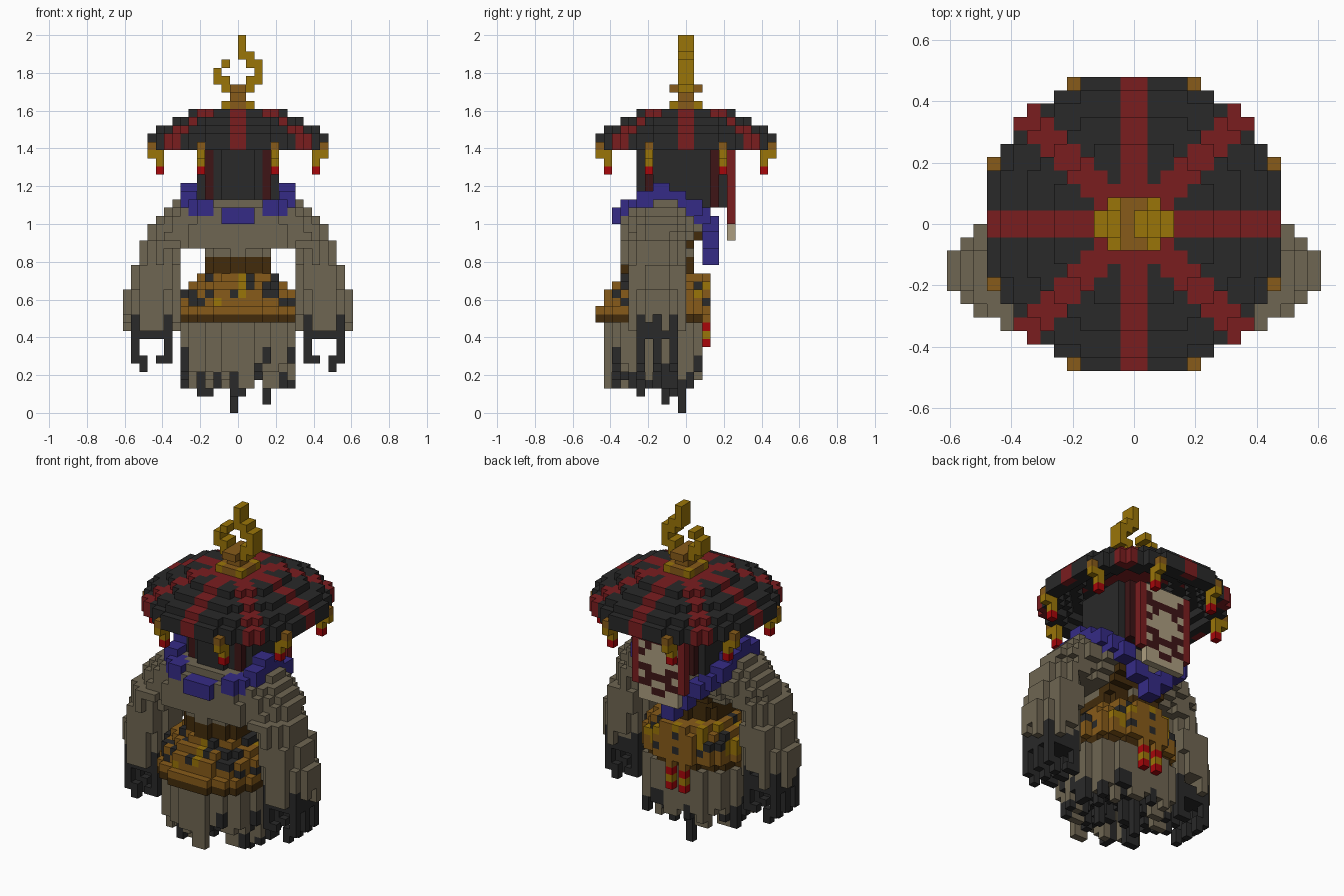
import bpy, bmesh, random
from mathutils import Vector

random.seed(11)
U = 2 / 46                      # edge of one block
cube = bpy.data.objects.get("Cube")
if cube:
    bpy.data.objects.remove(cube)

COLOURS = {
    "taupe": (111, 102, 82), "charcoal": (41, 41, 41), "dark_red": (122, 29, 31),
    "purple": (53, 43, 134), "gold": (154, 117, 8), "ochre": (135, 91, 25),
    "dark_brown": (66, 43, 11), "bright_red": (168, 6, 10),
    "cream": (172, 157, 128), "maroon": (62, 21, 22)}


def linear(v):
    v /= 255
    return v / 12.92 if v < 0.04 else ((v + 0.055) / 1.055) ** 2.4


MATS = {}
for name, rgb in COLOURS.items():
    mat = bpy.data.materials.new(name)
    mat.use_nodes = True
    col = tuple(linear(c) for c in rgb) + (1,)
    mat.diffuse_color = col
    mat.node_tree.nodes["Principled BSDF"].inputs["Base Color"].default_value = col
    MATS[name] = mat

grid = {}                       # block -> (part, colour)


def fill(part, xs, ys, ks, rule):
    """Fill a box of blocks; rule is a colour or a function of the block centre."""
    for k in range(*ks):
        for i in range(*xs):
            for j in range(*ys):
                c = rule if isinstance(rule, str) else rule(i + .5, j + .5, k)
                if c:
                    grid[i, j, k] = (part, c)


def disc(part, k, cx, cy, rx, ry, colour):
    """One round layer of blocks."""
    def rule(x, y, kk):
        if ((x - cx) / rx) ** 2 + ((y - cy) / ry) ** 2 <= 1.06:
            return colour(x, y, kk) if callable(colour) else colour
    fill(part, (-15, 15), (-13, 13), (k, k + 1), rule)


def mirrored(i):
    return (i, -1 - i)


# Ragged skirt: hanging strips with dark ends, darker at the sides and within
TIPS = {(-1, -1): 0, (-1, -2): 2, (0, -2): 2, (3, -3): 1, (-4, -6): 2, (-5, -6): 2,
        (-3, -8): 3, (4, -5): 3, (-2, -4): 3, (1, -5): 4}
for i in range(-7, 7):
    for j in range(-10, 2):
        d = ((i + .5) / 7) ** 2 + ((j + 4) / 6) ** 2
        if d > 1.08:
            continue
        if (i, j) in TIPS:
            low, dark = TIPS[i, j], 6
        elif d < .45:
            low, dark = random.choice((5, 6, 7, 8)), 8
        else:
            low = random.choice((3, 4, 5, 5, 6))
            dark = low + (random.choice((0, 1, 2, 3)) if -6 <= j < 0 else
                          random.choice((0, 0, 0, 2)))
        for k in range(low, 11):
            grid[i, j, k] = ("skirt", "charcoal" if k < dark else "taupe")


# Speckled belly wrap with a dark hem and a gold clasp
def speckle(x, y, k):
    r = random.random()
    if k == 12:
        return "ochre"
    if 0 < x < 1 and y < -5 and k > 13:
        return "gold"
    return "charcoal" if r < .25 else "gold" if r < (.31 if y < -3 else .42) else "ochre"


WRAP = [(7, -11), (7, -11), (7, -10), (7, -10), (6, -9), (5, -8)]
for n, (rx, front) in enumerate(WRAP):
    back = 3 if n else 2
    disc("belly_wrap", 11 + n, 0, (front + back) / 2, rx, (back - front) / 2,
         speckle if n else "dark_brown")

# Waist, torso and shoulders
for k in (17, 18):
    disc("waist_band", k, 0, -3.5, 4, 4, "dark_brown")
disc("torso", 19, 0, -3.5, 4, 4, "taupe")
for k, rx, front, back in ((20, 11, -8, 0), (21, 11, -8, 1), (22, 11, -8, 2), (23, 10, -8, 2),
                           (24, 9, -8, 2), (25, 8, -7, 2)):
    disc("shoulders", k, 0, (front + back) / 2, rx, (back - front) / 2, "taupe")
for s in range(3):
    fill("back_strap", (-4, 4), (s - 2, s), (19 + s, 20 + s), "dark_brown")

# Arms with frayed sleeves
OUTER = [14] * 5 + [13] * 3 + [12] * 3
for side in (1, -1):
    for n, out in enumerate(OUTER):
        inner = 5 if n == 10 else 7
        disc("sleeve", 10 + n, side * (inner + out) / 2, -3.5 if n < 8 else -4,
             (out - inner) / 2 - .15, 3.4 if n < 8 else 3.7, "taupe")
for i in range(7, 14):
    for j in range(-7, 0):
        if random.random() < .45:
            for m in mirrored(i):
                for k in range(10, random.choice((11, 12, 12))):
                    grid.pop((m, j, k), None)

# Claw hands
for i in range(8, 13):
    for m in mirrored(i):
        fill("hand", (m, m + 1), (-6, -1), (9, 11), "charcoal")
        for j in (-6, -4, -2):
            if i in (8, 12):
                fill("claw", (m, m + 1), (j, j + 1), (6, 9), "charcoal")
                fill("claw", (m, m + 1), (j, j + 1), (11, 12), "charcoal")
            if i in (9, 11):
                low = 5 if i == 11 else 6
                fill("claw", (m, m + 1), (j, j + 1), (low, 7), "charcoal")

# Veil under the hat, with thin stripes at the corners
for k in range(25, 33):
    disc("veil", k, 0, -.5, 5.3, 5.3, lambda x, y, kk: None if kk == 25 and y < 2 else
         "maroon" if abs(abs(x) - abs(y + .5)) < .6 and (y > 0 or abs(x) < 4) else "charcoal")


# Domed hat, hollow below, with eight radiating stripes on the outside
def stripes(x, y):
    x, y = abs(x), abs(y)
    return "dark_red" if min(x, y) < 1 or abs(x - y) < 1.2 else "charcoal"


for k, outer, inner, shown in ((32, 11.4, 9.3, 10.3), (33, 11.4, 8.5, 10), (34, 10.2, 6.7, 8),
                               (35, 8.3, 4.5, 6), (36, 6.3, 0, 0)):
    def dome(x, y, kk):
        r = Vector((x, y)).length
        if inner <= r <= outer:
            return stripes(x, y) if r > shown else "charcoal"
    fill("hat", (-11, 11), (-11, 11), (k, k + 1), dome)

# Eight tassels around the rim
for a in mirrored(4):
    for rim, inside in ((10, 9), (-11, -10)):
        for swap in (False, True):
            for r, k0, k1, c in ((rim, 32, 33, "ochre"), (rim, 31, 32, "gold"),
                                 (inside, 30, 32, "gold"), (inside, 29, 30, "bright_red")):
                i, j = (r, a) if swap else (a, r)
                fill("tassel", (i, i + 1), (j, j + 1), (k0, k1), c)


# Finial: knobbly base and open crescent
def knob(x, y, k):
    if abs(x) < 1 or abs(y) < 1:
        return "ochre" if abs(x) < 1 or k == 37 else "gold"
    return "gold" if k == 37 else None


fill("finial_base", (-2, 2), (-2, 2), (37, 38), knob)
fill("finial_base", (-1, 1), (-1, 1), (38, 39), "ochre")
fill("finial_base", (-2, 2), (-2, 2), (39, 40), knob)
for i, k0, k1 in ((-2, 40, 41), (-3, 40, 42), (-2, 42, 43), (1, 40, 41), (2, 40, 43),
                  (1, 42, 44), (0, 43, 46)):
    fill("crescent", (i, i + 1), (-1, 1), (k0, k1), "gold")

# Patterned back banner with red borders
PATTERN = ["ccc", "mcc", "mmm", "cmc", "mcc", "ccc", "mmc", "cmm", "mmc", "ccm", "ccc"]
for n, row in enumerate(PATTERN):
    k = 31 - n
    for d, letter in enumerate(row[::-1]):
        for i in mirrored(d):
            fill("banner", (i, i + 1), (5, 6), (k, k + 1), "cream" if letter == "c" else "maroon")
    if k > 22:
        for i in mirrored(3):
            fill("banner_border", (i, i + 1), (5, 6), (k, k + 1), "dark_red")

# Chunky bead necklace, low at the front and back
BEADS = [(0, -9, 23), (3, -8, 24), (4, -7, 24), (5, -6, 25), (5, -4, 26),
         (5, -2, 25), (5, 0, 24), (4, 1, 23), (3, 2, 22), (1, 2, 20)]
for i, j, k in BEADS:
    for a in mirrored(i):
        fill("necklace", (a - (a < 0), a + 1 + (a >= 0)), (j, j + 2), (k, k + 2), "purple")
fill("necklace", (-1, 1), (2, 4), (18, 21), "purple")

# Two ribbons hanging at the back
for i in (-2, 0):
    for k0, k1, c in ((11, 17, "ochre"), (10, 11, "bright_red"), (9, 10, "gold"),
                      (8, 9, "bright_red")):
        fill("back_ribbon", (i, i + 1), (2, 3), (k0, k1), c)

# Turn the blocks into one mesh per part, keeping only outside faces
SIDES = [Vector(v) for v in ((1, 0, 0), (-1, 0, 0), (0, 1, 0), (0, -1, 0), (0, 0, 1), (0, 0, -1))]
parts = {}
for cell, (part, colour) in grid.items():
    parts.setdefault(part, []).append((cell, colour))
for part, cells in parts.items():
    bm = bmesh.new()
    slots = sorted({c for _, c in cells})
    for cell, colour in cells:
        centre = Vector(cell) + Vector((.5, .5, .5))
        for n in SIDES:
            if tuple(int(a + b) for a, b in zip(cell, n)) in grid:
                continue
            t = Vector((n.y, n.z, n.x))
            b = n.cross(t)
            corners = [centre + (n + t * p + b * q) / 2
                       for p, q in ((-1, -1), (1, -1), (1, 1), (-1, 1))]
            face = bm.faces.new([bm.verts.new(v * U) for v in corners])
            face.material_index = slots.index(colour)
    bmesh.ops.remove_doubles(bm, verts=bm.verts, dist=U / 100)
    mesh = bpy.data.meshes.new(part)
    bm.to_mesh(mesh)
    bm.free()
    for c in slots:
        mesh.materials.append(MATS[c])
    bpy.context.collection.objects.link(bpy.data.objects.new(part, mesh))
